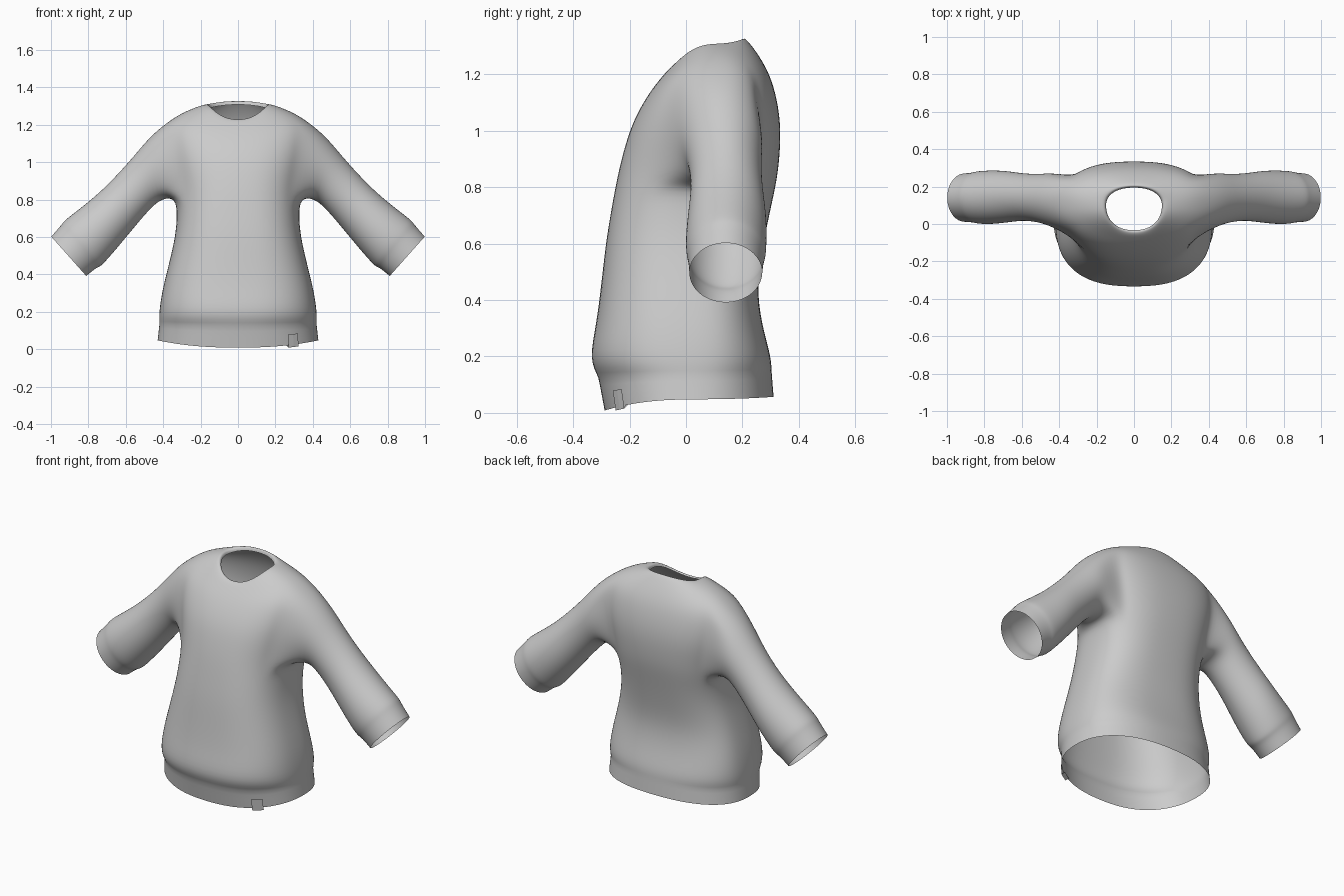
import bpy, bmesh
from math import sin, cos, pi, copysign
from mathutils import Vector

if "Cube" in bpy.data.objects:
    bpy.data.objects.remove(bpy.data.objects["Cube"])

# One plain fabric colour
fabric = bpy.data.materials.new("grey fabric")
fabric.use_nodes = True
GREY = (0.6, 0.6, 0.6, 1)
fabric.diffuse_color = GREY
fabric.node_tree.nodes["Principled BSDF"].inputs["Base Color"].default_value = GREY

COLS = 32       # columns around the torso
ARM = 3         # armhole half width in columns
LOW, HIGH = 7, 11   # torso rows bounding the armhole

# Torso rows: half width, front y, side y, back y, front z, side z, back z, squareness
ROWS = [
    (.432, -.29, .02, .312, .008, .048, .057, .85),
    (.422, -.312, .02, .305, .125, .135, .145, .85),
    (.425, -.345, .02, .303, .19, .19, .2, .78),
    (.408, -.32, .02, .27, .31, .31, .31, .75),
    (.372, -.302, .02, .25, .45, .45, .45, .75),
    (.336, -.286, .03, .275, .6, .6, .6, .75),
    (.326, -.266, .06, .30, .72, .72, .72, .75),
    (.335, -.248, .10, .322, .82, .81, .82, .78),
    (.35, -.23, .12, .332, .9, .9, .9, .8),
    (.372, -.202, .13, .337, 1.0, 1.0, .99, .8),
    (.39, -.165, .13, .33, 1.08, 1.1, 1.08, .82),
    (.385, -.12, .13, .306, 1.15, 1.21, 1.18, .85),
    (.3, -.078, .12, .27, 1.2, 1.265, 1.25, .9),
    (.21, -.058, .11, .235, 1.222, 1.3, 1.3, .9),
    (.156, -.042, .1, .203, 1.23, 1.315, 1.338, .9),
    (.15, -.034, .1, .195, 1.222, 1.29, 1.308, .9),
]

# Sleeve rings: top x, top z, bottom x, bottom z, front y, back y
RINGS = [
    (.475, 1.135, .405, .805, -.015, .275),
    (.56, 1.03, .465, .755, .01, .268),
    (.65, .93, .55, .655, .018, .272),
    (.745, .835, .64, .545, .004, .288),
    (.85, .75, .71, .465, -.004, .288),
    (.93, .69, .735, .44, 0, .285),
    (.94, .672, .755, .435, .006, .278),
    (1.0, .604, .81, .39, .01, .272),
]


def power(v, p):
    return copysign(abs(v) ** p, v)


def torso_point(row, angle, grow=1.0):
    w, yf, ys, yb, zf, zs, zb, p = row
    c, s = power(cos(angle), p), power(sin(angle), p)
    y_end, z_end = (yb, zb) if s > 0 else (yf, zf)
    z = zs + (z_end - zs) * sin(angle) ** 2
    return Vector((w * c * grow, ys + (y_end - ys) * abs(s) * grow, z))


def finish(bm, name, levels):
    bmesh.ops.recalc_face_normals(bm, faces=bm.faces)
    mesh = bpy.data.meshes.new(name)
    bm.to_mesh(mesh)
    bm.free()
    mesh.materials.append(fabric)
    mesh.shade_smooth()
    ob = bpy.data.objects.new(name, mesh)
    bpy.context.collection.objects.link(ob)
    if levels:
        mod = ob.modifiers.new("soft cloth", "SUBSURF")
        mod.levels = mod.render_levels = levels
    return ob


# Torso loft, leaving an armhole on each side
bm = bmesh.new()
grid = [[bm.verts.new(torso_point(r, 2 * pi * i / COLS)) for i in range(COLS)] for r in ROWS]
for r in range(len(ROWS) - 1):
    for i in range(COLS):
        side = (i + ARM) % (COLS // 2) < 2 * ARM
        if side and LOW <= r < HIGH:
            continue
        j = (i + 1) % COLS
        bm.faces.new((grid[r][i], grid[r][j], grid[r + 1][j], grid[r + 1][i]))

# Walk round the armhole from the armpit towards the back
walk = [(LOW, c) for c in range(ARM + 1)]
walk += [(r, ARM) for r in range(LOW + 1, HIGH + 1)]
walk += [(HIGH, c) for c in range(ARM - 1, -ARM - 1, -1)]
walk += [(r, -ARM) for r in range(HIGH - 1, LOW - 1, -1)]
walk += [(LOW, c) for c in range(1 - ARM, 0)]

# Sleeves grown out of the armholes
count = len(walk)
for s in (1, -1):
    loop = [grid[r][c % COLS if s > 0 else (COLS // 2 - c) % COLS] for r, c in walk]
    for tx, tz, bx, bz, yf, yb in RINGS:
        mid = Vector(((tx + bx) / 2, (yf + yb) / 2, (tz + bz) / 2))
        up = Vector(((tx - bx) / 2, 0, (tz - bz) / 2))
        ring = []
        for k in range(count):
            a = 2 * pi * k / count
            p = mid - up * cos(a) + Vector((0, (yb - yf) / 2 * sin(a), 0))
            ring.append(bm.verts.new((p.x * s, p.y, p.z)))
        for k in range(count):
            n = (k + 1) % count
            bm.faces.new((loop[k], loop[n], ring[n], ring[k]))
        loop = ring

# Crease the hem and cuff seams a little
crease = bm.edges.layers.float.new("crease_edge")
seam = set(grid[1])
for e in bm.edges:
    if e.verts[0] in seam and e.verts[1] in seam:
        e[crease] = 0.5
finish(bm, "sweater", 2)

# Small tag folded over the hem
bm = bmesh.new()
tag = []
for t in (0, .5, 1):
    angle = -pi * (.31 - .055 * t)
    top, low = torso_point(ROWS[1], angle, 1.02), torso_point(ROWS[0], angle, 1.02)
    inner = torso_point(ROWS[0], angle, .97)
    tag.append([bm.verts.new(p) for p in (low.lerp(top, .55), low - Vector((0, 0, .012)), inner)])
for a, b in zip(tag, tag[1:]):
    for k in range(2):
        bm.faces.new((a[k], b[k], b[k + 1], a[k + 1]))
label = finish(bm, "hem_tag", 0)
label.data.shade_flat()
